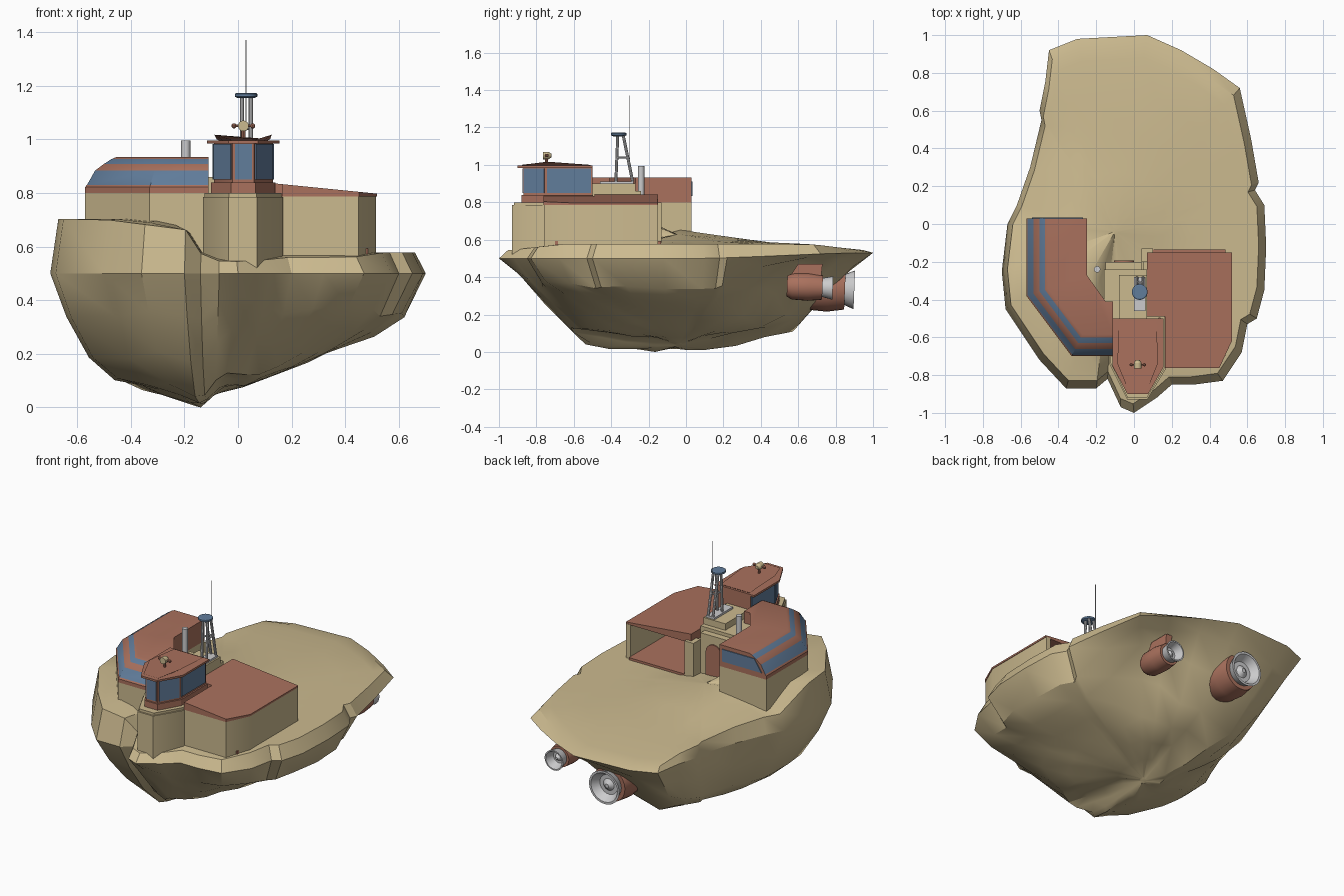
import bpy, bmesh, math, random
from mathutils import Vector as V

if "Cube" in bpy.data.objects:
    bpy.data.objects.remove(bpy.data.objects["Cube"])

random.seed(4)


def material(name, c):
    m = bpy.data.materials.new(name)
    m.diffuse_color = (*c, 1)
    m.use_nodes = True
    m.node_tree.nodes["Principled BSDF"].inputs["Base Color"].default_value = m.diffuse_color
    return m


TAN = material("sand tan", (0.60, 0.49, 0.275))
RUST = material("rust red", (0.40, 0.165, 0.11))
BLUE = material("window blue", (0.12, 0.205, 0.33))
GREY = material("light grey", (0.60, 0.60, 0.61))


def loft(name, rows, mats, cap=None, rule=None):
    """Skin closed loops; mats has one material per gap between rows."""
    bm = bmesh.new()
    vs = [[bm.verts.new(p) for p in r] for r in rows]
    used = list(dict.fromkeys(mats + [cap or mats[-1]]))
    n = len(rows[0])
    for i, m in enumerate(mats):
        for j in range(n):
            k = (j + 1) % n
            f = bm.faces.new((vs[i][j], vs[i][k], vs[i + 1][k], vs[i + 1][j]))
            f.material_index = used.index(rule(j, m) if rule else m)
    bm.faces.new(vs[0][::-1]).material_index = used.index(mats[0])
    bm.faces.new(vs[-1]).material_index = used.index(cap or mats[-1])
    bmesh.ops.recalc_face_normals(bm, faces=bm.faces)
    me = bpy.data.meshes.new(name)
    bm.to_mesh(me)
    bm.free()
    for m in used:
        me.materials.append(m)
    ob = bpy.data.objects.new(name, me)
    bpy.context.collection.objects.link(ob)
    return ob


def prism(name, pts, z0, z1, mat):
    top = z1 if callable(z1) else (lambda x, y: z1)
    return loft(name, [[(x, y, z0) for x, y in pts], [(x, y, top(x, y)) for x, y in pts]], [mat])


def box(name, x0, x1, y0, y1, z0, z1, mat):
    return prism(name, [(x0, y0), (x1, y0), (x1, y1), (x0, y1)], z0, z1, mat)


def lathe(name, origin, axis, prof, mat, n=20):
    q = V((0, 0, 1)).rotation_difference(V(axis).normalized())
    rows = [[V(origin) + q @ V((r * math.cos(a), r * math.sin(a), h))
             for a in (2 * math.pi * k / n for k in range(n))] for h, r in prof]
    return loft(name, rows, [mat] * (len(prof) - 1))


def rod(name, a, b, r, mat, n=8):
    d = V(b) - V(a)
    return lathe(name, a, d, [(0, r), (d.length, r)], mat, n)


def panel(name, p, q, z0, z1, mat, margin=0.008, t=0.005):
    """Thin plate on the wall p-q (walls run counter-clockwise)."""
    p, q = V(p), V(q)
    d = (q - p).normalized()
    o = V((d.y, -d.x)) * t
    p, q = p + d * margin, q - d * margin
    return prism(name, [p, p + o, q + o, q], z0, z1, mat)


def smooth(t):
    t = max(0, min(1, t))
    return t * t * (3 - 2 * t)


def interp(x, table):
    if x <= table[0][0]:
        return table[0][1]
    for (a, u), (b, v) in zip(table, table[1:]):
        if x <= b:
            return u + (v - u) * (x - a) / (b - a)
    return table[-1][1]


# Floating rock hull
outline = [(.07, 1), (.25, .92), (.42, .82), (.56, .72), (.62, .45), (.66, .22), (.64, .18), (.69, .1),
           (.70, -.12), (.69, -.35), (.65, -.5), (.60, -.53), (.57, -.68), (.47, -.83), (.32, -.85),
           (.2, -.85), (.12, -.92), (0, -1), (-.07, -.97), (-.14, -.82), (-.2, -.87), (-.36, -.87),
           (-.5, -.72), (-.68, -.45), (-.7, -.25), (-.67, 0), (-.62, .1), (-.55, .3), (-.49, .55),
           (-.5, .6), (-.47, .75), (-.45, .92), (-.3, .98)]
C = V((-.1, -.04))


def bottom(x, y):
    z = interp(x, [(-.7, .2), (-.5, .12), (-.14, 0), (-.05, .08), (.03, .075), (.4, .23), (.7, .3)])
    z += .2 * (y + .1) ** 2 + .17 * smooth((x - .08) / .2) * smooth((y - .2) / .4)
    return min(z, .46)


def top(x, y):
    z = .578 - .035 * smooth((abs(y) - .6) / .4)
    z += .125 * smooth((-.12 - x) / .1) * smooth((.02 - y) / .25)
    wedge = .07 * max(0, 1 - math.hypot(x + .25, y) / .5) if y > -.1 else 0
    return min(z + wedge, .705)


def ring(s, t=None):
    out = []
    for x, y in outline:
        p = C + (V((x, y)) - C) * s
        if t is None:
            z = top(*p)
        else:
            rim = .5 + .03 * smooth(y)
            if 0 < t < 1:  # steep right side, sloping bow and stern
                side = smooth(x / .4) * (1 - smooth((y - .1) / .4)) * smooth((s - .7) / .2)
                u = t + .22 * side - .22 * y ** 6
            else:
                u = t
            z = rim + (bottom(*p) - rim) * u
            if .4 < s < 1:
                z += random.uniform(-.01, .01)
        out.append((p.x, p.y, z))
    return out


rows = [ring(.02, 1), ring(.15, 1), ring(.3, 1), ring(.45, 1), ring(.6, 1), ring(.76, .88),
        ring(.9, .5), ring(1, 0)]
rows += [ring(s) for s in (.95, .88, .7, .5, .3, .02)]
hull = loft("rock_hull", rows, [TAN] * (len(rows) - 1))
low = min(v.co.z for v in hull.data.vertices)
for v in hull.data.vertices:  # rest the keel on the ground
    if v.co.z < .1:
        v.co.z -= low * (1 - v.co.z / .1)

# Left wing: walls with two swept window bands
path = [V(p) for p in ((-.57, .03), (-.57, -.38), (-.33, -.7), (-.11, -.7))]
inner = [(-.11, -.41), (-.15, -.41), (-.25, -.27), (-.25, .03)]
norms = [V((-(b - a).y, (b - a).x)).normalized() for a, b in zip(path, path[1:])]
miter = [norms[0]] + [(a + b) / (1 + a.dot(b)) for a, b in zip(norms, norms[1:])] + [norms[-1]]
profile = [(0, .5), (0, .8), (0, .822), (.007, .83), (.037, .883), (.07, .908), (.098, .926), (.115, .933)]
rows = [[(*(p + m * d), z) for p, m in zip(path, miter)] + [(x, y, z) for x, y in inner]
        for d, z in profile]
loft("left_wing", rows, [TAN, RUST, RUST, BLUE, RUST, BLUE, RUST], RUST,
     lambda j, m: RUST if j > 2 and m is BLUE else m)
loft("wing_end_window", [[(x, y, z) for x, z in ((-.54, .835), (-.27, .835), (-.27, .91), (-.49, .91))]
                         for y in (.028, .035)], [BLUE])

# Garage on the right, open at the back
prism("garage_walls", [(.05, -.14), (.05, -.5), (.16, -.76), (.45, -.76), (.515, -.62), (.515, -.15),
                       (.485, -.15), (.485, -.61), (.435, -.73), (.18, -.73), (.1, -.5), (.1, -.14)],
      .5, .788, TAN)
prism("garage_roof", [(.07, -.15), (.07, -.49), (.165, -.49), (.165, -.762), (.452, -.762),
                      (.518, -.62), (.518, -.152)], .786, lambda x, y: .835 - .1 * (x - .14), RUST)
box("garage_floor", .1, .485, -.7, -.135, .55, .592, RUST)

# Centre block with the door
box("centre_block", -.16, .07, -.6, -.24, .5, .86, TAN)
box("door_surround", -.15, .04, -.26, -.2, .5, .84, TAN)
box("upper_block", -.08, .07, -.5, -.27, .85, .9, TAN)
arch = [(-.105, .57), (.0, .57)] + [(-.0525 + .0525 * math.cos(a), .74 + .05 * math.sin(a))
                                    for a in (math.pi * k / 8 for k in range(9))]
loft("door", [[(x, y, z) for x, z in arch] for y in (-.21, -.192)], [RUST])
box("door_post", .04, .1, -.2, -.13, .5, .8, TAN)

# Bridge: tan bow, glazed cabin, overhanging roof
bow = [(-.13, -.45), (-.13, -.74), (-.035, -.93), (.07, -.93), (.167, -.77), (.167, -.45)]
prism("bow_wall", bow, .5, .785, TAN)
prism("bow_ledge", [(x * .97 + .0005, y * .99) for x, y in bow], .785, .8, TAN)
cabin = [(-.09, -.5), (-.09, -.74), (-.02, -.87), (.06, -.87), (.13, -.75), (.13, -.5)]
prism("cabin", cabin, .79, .99, RUST)
for a, b in zip(cabin, cabin[1:]):
    panel("cabin_window", a, b, .85, .982, BLUE)
    panel("cabin_sill", a, b, .8, .838, RUST, -.004, .009)
prism("cabin_roof", [(-.115, -.5), (-.115, -.75), (-.035, -.9), (.075, -.9), (.155, -.76), (.155, -.5)],
      .984, .996, RUST)
loft("roof_visor", [[(-.06, -.52, .99), (-.05, -.72, .99), (-.02, -.86, .99), (.06, -.86, .99),
                     (.09, -.72, .99), (.1, -.52, .99)],
                    [(-.08, -.51, 1), (-.088, -.74, 1.017), (-.03, -.88, 1), (.07, -.88, 1),
                     (.126, -.74, 1.017), (.12, -.51, 1)]], [RUST])

# Searchlight
lathe("searchlight", (.02, -.765, 1.05), (0, 1, 0), [(0, .02), (.03, .02), (.045, .01)], TAN, 16)
rod("searchlight_axle", (-.015, -.745, 1.05), (.055, -.745, 1.05), .005, RUST)
for x in (-.015, .055):
    lathe("searchlight_knob", (x, -.745, 1.041), (0, 0, 1), [(0, .004), (.005, .009), (.013, .009), (.018, .004)], RUST, 8)
rod("searchlight_stand", (.02, -.745, 1.0), (.02, -.745, 1.04), .008, RUST)

# Mast, radar dish, aerial and funnel
box("mast_base", 0, .06, -.46, -.28, .895, .912, GREY)
for x in (.015, .048):
    rod("mast_leg", (x, -.375, .91), (x, -.365, 1.155), .008, GREY)
    rod("mast_leg", (x, -.285, .91), (x, -.335, 1.155), .008, GREY)
    rod("mast_brace", (x, -.372, 1.04), (x, -.305, 1.04), .005, GREY)
rod("mast_crossbar", (.012, -.31, 1.04), (.048, -.31, 1.04), .005, GREY)
lathe("radar_dish", (.03, -.36, 1.153), (0, 0, 1), [(0, .03), (.006, .042), (.016, .042), (.02, .036)], BLUE)
rod("aerial", (.03, -.3, 1.03), (.03, -.3, 1.37), .002, GREY, 6)
rod("funnel", (-.195, -.24, .56), (-.195, -.24, .995), .017, GREY, 16)


# Engines under the stern
def engine(x, y, z, length, r, nozzle):
    axis = (0, 1, -.04)
    lathe("engine_body", (x, y, z), axis, [(0, r * .75), (length * .15, r * .95), (length * .6, r),
                                           (length, r * .88)], RUST, 24)
    o = V((x, y, z)) + V(axis).normalized() * length
    lathe("engine_nozzle", o, axis, [(-.02, r * .6), (0, r * .68), (nozzle, r * .85), (nozzle, r * .74),
                                     (.005, r * .5), (.005, r * .3), (nozzle * .5, r * .1)], GREY, 24)


engine(.355, .54, .352, .19, .074, .055)
engine(-.07, .62, .343, .23, .122, .05)
loft("engine_bracket", [[(x, y, z) for y, z in ((.56, .41), (.72, .38), (.73, .47), (.6, .47))]
                        for x in (.335, .375)], [RUST])

# Smooth rounded surfaces, keep edges sharp
bpy.ops.object.select_all(action='SELECT')
bpy.context.view_layer.objects.active = hull
bpy.ops.object.shade_smooth_by_angle(angle=math.radians(32))
